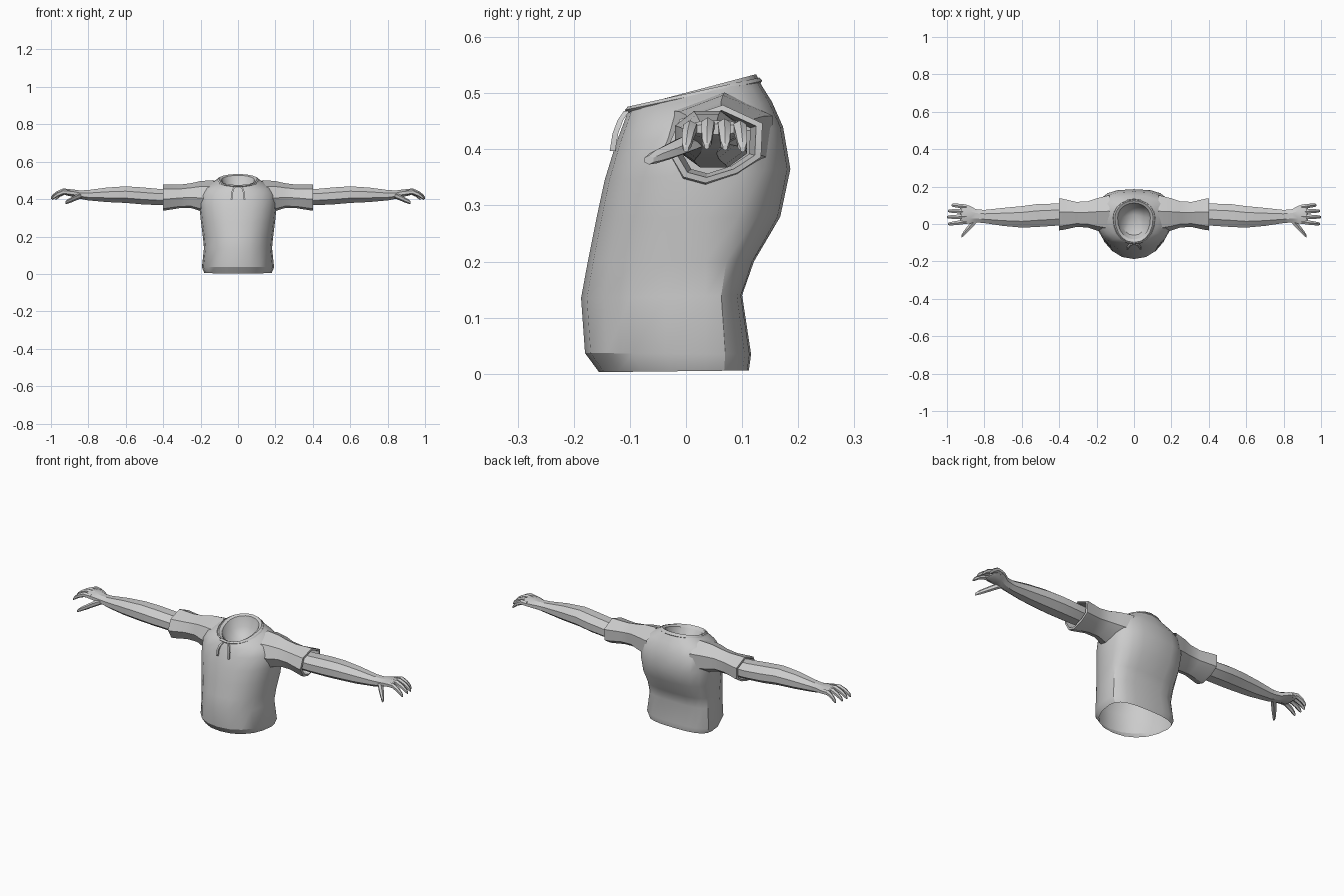
import bpy, bmesh, math

grey = bpy.data.materials.new("light_grey")
grey.diffuse_color = (0.6, 0.6, 0.6, 1)


def loft(name, rings, cap_start=False, cap_end=False, mirror=False, angle=30):
    """Skin a list of equal-length point rings; optionally mirror across x."""
    bm = bmesh.new()
    loops = [[bm.verts.new(p) for p in r] for r in rings]
    n = len(loops[0])
    for a, b in zip(loops, loops[1:]):
        for i in range(n):
            j = (i + 1) % n
            bm.faces.new((a[i], a[j], b[j], b[i]))
    if cap_start:
        bm.faces.new(loops[0][::-1])
    if cap_end:
        bm.faces.new(loops[-1])
    bmesh.ops.remove_doubles(bm, verts=bm.verts, dist=0.0001)
    bmesh.ops.recalc_face_normals(bm, faces=bm.faces)
    mesh = bpy.data.meshes.new(name)
    bm.to_mesh(mesh)
    bm.free()
    mesh.materials.append(grey)
    ob = bpy.data.objects.new(name, mesh)
    bpy.context.collection.objects.link(ob)
    if mirror:
        ob.modifiers.new("mirror", 'MIRROR').use_mirror_merge = False
    bpy.ops.object.select_all(action='DESELECT')
    ob.select_set(True)
    bpy.context.view_layer.objects.active = ob
    bpy.ops.object.shade_smooth_by_angle(angle=math.radians(angle))
    return ob


def body_ring(z_front, z_back, y_front, y_back, w, y_side=0.035, n=20, square=0.72):
    """Round at the front, flatter at the back, tilted from z_front to z_back."""
    pts = []
    for i in range(n):
        a = 2 * math.pi * i / n
        c, s = math.cos(a), math.sin(a)
        if s > 0:
            x = w * math.copysign(abs(c) ** square, c)
            y = y_side + (y_back - y_side) * s ** square
        else:
            x = w * math.copysign(abs(c) ** 0.9, c)
            y = y_side + (y_front - y_side) * abs(s) ** 0.95
        t = (y - y_front) / (y_back - y_front)
        pts.append((x, y, z_front + (z_back - z_front) * t))
    return pts


def limb_ring(x, y, z, ry, rz, n=8):
    return [(x, y + ry * math.cos(2 * math.pi * (i + 0.5) / n),
             z + rz * math.sin(2 * math.pi * (i + 0.5) / n)) for i in range(n)]


# Shirt torso, open at the hem, with a rolled neckline and closed neck hollow
torso = [
    body_ring(0.003, 0.006, -0.155, 0.112, 0.180),
    body_ring(0.037, 0.035, -0.180, 0.116, 0.193),
    body_ring(0.135, 0.140, -0.187, 0.100, 0.182),
    body_ring(0.200, 0.200, -0.175, 0.121, 0.188),
    body_ring(0.275, 0.280, -0.160, 0.168, 0.198),
    body_ring(0.345, 0.365, -0.145, 0.186, 0.206),
    body_ring(0.410, 0.440, -0.125, 0.173, 0.205),
    body_ring(0.447, 0.485, -0.111, 0.153, 0.178, square=0.9),
    body_ring(0.466, 0.512, -0.104, 0.136, 0.130, square=0.95),
    body_ring(0.475, 0.534, -0.098, 0.125, 0.102, square=1),
    body_ring(0.468, 0.527, -0.082, 0.112, 0.088, square=1),
    body_ring(0.435, 0.475, -0.060, 0.100, 0.070, square=1),
    [(0, 0.05, 0.40)] * 20,
]
loft("shirt_torso", torso)

# Neckline trim
trim = []
for k in range(5):
    a = 2 * math.pi * k / 4
    o, h = 0.005 * math.cos(a), 0.006 * math.sin(a)
    trim.append(body_ring(0.470 + h, 0.522 + h, -0.104 - o, 0.131 + o, 0.112 + o, square=1))
loft("neck_trim", trim)

# Sleeves flare to a six-sided cuff with a folded-in edge
sleeve = [
    (0.13, 0.050, 0.415, 0.110, 0.090), (0.20, 0.050, 0.418, 0.092, 0.082),
    (0.25, 0.050, 0.420, 0.074, 0.068), (0.31, 0.050, 0.416, 0.072, 0.064),
    (0.385, 0.050, 0.411, 0.090, 0.071), (0.40, 0.050, 0.411, 0.091, 0.071),
    (0.402, 0.050, 0.411, 0.079, 0.061), (0.36, 0.050, 0.411, 0.068, 0.054),
]


def cuff_ring(x, y, z, ry, rz):
    outline = [(0.95, 0.5), (0.17, 0.96), (-0.67, 0.6), (-0.92, -0.15), (-0.6, -0.85),
               (-0.17, -1.0), (0.45, -0.75), (0.92, -0.35)]
    return [(x, y + ry * u, z + rz * v) for u, v in outline]


loft("sleeve", [cuff_ring(*s) for s in sleeve], mirror=True, angle=25)

# Arms run from inside the sleeve through the wrist to the flat palm
arm = [
    (0.30, 0.050, 0.411, 0.058, 0.046), (0.42, 0.050, 0.411, 0.064, 0.047),
    (0.52, 0.045, 0.418, 0.066, 0.049), (0.60, 0.038, 0.424, 0.062, 0.048),
    (0.70, 0.038, 0.423, 0.052, 0.042), (0.80, 0.040, 0.421, 0.038, 0.030),
    (0.845, 0.044, 0.424, 0.038, 0.024), (0.88, 0.050, 0.432, 0.052, 0.021),
    (0.92, 0.053, 0.436, 0.058, 0.017), (0.93, 0.053, 0.436, 0.050, 0.010),
]
loft("arm_and_palm", [limb_ring(*a) for a in arm], True, True, mirror=True, angle=25)

# Fingers curl down slightly towards their tips
for name, y0, y1, tip, lift in (("index_finger", 0.012, 0.000, 0.995, -0.003),
                                ("middle_finger", 0.040, 0.037, 1.0, 0.002),
                                ("ring_finger", 0.067, 0.070, 0.995, 0.0),
                                ("little_finger", 0.093, 0.101, 0.975, -0.003)):
    base = 0.895
    path = [(0, 0.438, 0.013), (0.38, 0.441, 0.014), (0.70, 0.428, 0.0125),
            (0.93, 0.411, 0.010), (1, 0.403, 0.005)]
    rings = [limb_ring(base + (tip - base) * t, y0 + (y1 - y0) * t, z + lift, r * 0.95, r, 6)
             for t, z, r in path]
    loft(name, rings, True, True, mirror=True, angle=25)

# Thumb reaches forward and down
thumb = [(0.835, 0.030, 0.420, 0.018, 0.015), (0.865, 0.000, 0.409, 0.022, 0.016),
         (0.892, -0.030, 0.396, 0.018, 0.014), (0.912, -0.053, 0.387, 0.014, 0.012),
         (0.922, -0.066, 0.381, 0.009, 0.008)]
loft("thumb", [limb_ring(*t, n=6) for t in thumb], True, True, mirror=True, angle=25)

# Drawstrings hanging from the neckline
string = [(0.014, -0.106, 0.468), (0.026, -0.117, 0.452), (0.033, -0.126, 0.428),
          (0.034, -0.131, 0.397)]
loft("drawstring", [[(x + 0.005 * u, y + 0.005 * v, z) for u, v in
                     ((-1, -1), (1, -1), (1, 1), (-1, 1))] for x, y, z in string],
     True, True, mirror=True)
